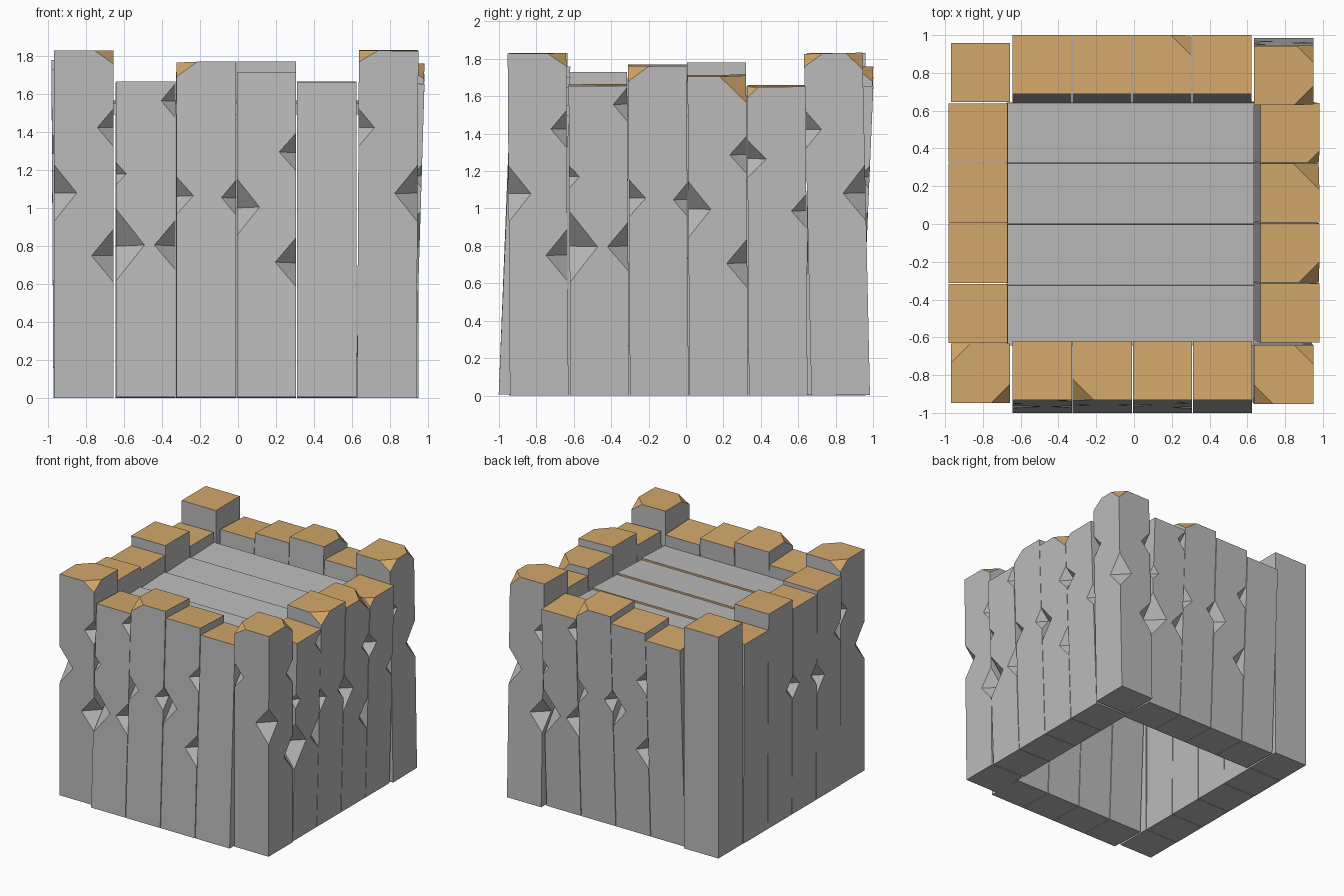
import bpy, bmesh, math
from mathutils import Vector, Matrix

cube = bpy.data.objects.get("Cube")
if cube:
    bpy.data.objects.remove(cube)


def material(name, colour):
    m = bpy.data.materials.new(name)
    m.use_nodes = True
    m.diffuse_color = (*colour, 1)
    m.node_tree.nodes["Principled BSDF"].inputs["Base Color"].default_value = (*colour, 1)
    return m


BARK = material("grey_wood", (0.50, 0.50, 0.50))
CUT = material("cut_wood", (0.65, 0.39, 0.145))
CORNERS = [Vector(c) for c in ((-1, -1), (1, -1), (1, 1), (-1, 1))]


def finish(name, bm):
    bmesh.ops.recalc_face_normals(bm, faces=bm.faces)
    mesh = bpy.data.meshes.new(name)
    bm.to_mesh(mesh)
    bm.free()
    mesh.materials.append(BARK)
    mesh.materials.append(CUT)
    bpy.context.collection.objects.link(bpy.data.objects.new(name, mesh))


def post(name, top, height, lean=(0, 0), notches=(), chips=(), turn=0, width=0.313):
    """Square post with notched edges (corner, z, half height, reach)
    and chipped top corners (corner, reach, depth)."""
    bm = bmesh.new()
    half = width / 2
    lean = Vector(lean)
    spin = Matrix.Rotation(turn * math.pi / 2, 2)
    chip_at = {c: (reach, depth) for c, reach, depth in chips}

    def vert(xy, z):
        p = spin @ xy
        at = Vector(top) + p + lean * (z / height - 1)
        return bm.verts.new((at.x, at.y, max(0, z - lean.dot(p) / height)))

    def face(verts, mat=0):
        bm.faces.new(verts).material_index = mat

    # Each corner has one outline for the side before it and one for the side after
    before, after, cap, base = [], [], [], []
    for i, c in enumerate(CORNERS):
        edge = c * half
        back = (CORNERS[i - 1] - c) / 2
        ahead = (CORNERS[(i + 1) % 4] - c) / 2
        foot = vert(edge, 0)
        base.append(foot)
        left, right = [foot], [foot]
        for _, z, h, r in sorted(n for n in notches if n[0] == i):
            low, high = vert(edge, z - h), vert(edge, z + h)
            p, q = vert(edge + back * r, z), vert(edge + ahead * r, z)
            left += [low, p, high]
            right += [low, q, high]
            face((low, p, q))
            face((high, q, p))
        if i in chip_at:
            r, depth = chip_at[i]
            low = vert(edge, height - depth)
            p, q = vert(edge + back * r, height), vert(edge + ahead * r, height)
            left += [low, p]
            right += [low, q]
            cap += [p, q]
            face((low, p, q), 1)
        else:
            tip = vert(edge, height)
            left.append(tip)
            right.append(tip)
            cap.append(tip)
        before.append(left)
        after.append(right)
    for i in range(4):
        face(after[i] + before[(i + 1) % 4][::-1])
    face(cap, 1)
    face(base[::-1])
    finish(name, bm)


# Notch pattern along a wall, repeated around the box
PATTERN = [
    [(0, 1.175, .06, .055), (0, .80, .19, .15), (1, 1.56, .09, .075), (1, .80, .13, .11)],
    [(0, 1.06, .10, .09), (1, 1.05, .09, .075)],
    [(0, 1.00, .15, .12), (1, 1.29, .10, .09), (1, .71, .13, .11)],
    [],
]
SIDE_END = [(0, 1.27, .10, .10), (1, .99, .09, .08)]
SPARSE = [[], [(1, 1.05, .09, .08)], PATTERN[1], [(0, 1.0, .12, .1), (1, 1.29, .1, .09)]]
TALL = [1.66, 1.765, 1.71, 1.655]
BUMP = {1: [(0, .11, .08)]}
WALLS = [
    ("front", -.775, .15, (0, .07), TALL, PATTERN, BUMP),
    ("right", -.825, .165, (.05, -.01), TALL, PATTERN[:3] + [SIDE_END],
     {**BUMP, 2: [(1, .14, .14)], 3: [(0, .06, .06)]}),
    ("back", -.845, .17, (0, .07), TALL, PATTERN, BUMP),
    ("left", -.825, .155, (-.01, 0), [1.65, 1.78, 1.70, 1.73], SPARSE, {}),
]
for k, (side, out, shift, lean, heights, notches, chips) in enumerate(WALLS):
    turn = Matrix.Rotation(k * math.pi / 2, 2)
    for i in range(4):
        x = (i - 1) * .318 - .318 + shift
        # Keep the wall offsets measured from its own centre
        top = turn @ Vector((x, out))
        post(f"{side}_post_{i + 1}", top, heights[i], lean, notches[i],
             chips.get(i, ()), k)

# Corner posts
OUTER, INNER, DEEP = (1.08, .15, .12), (1.425, .10, .085), (.75, .14, .115)
post("front_left_corner_post", (-.812, -.79), 1.83, (0, 0),
     [(0, *OUTER), (1, *INNER), (1, *DEEP), (3, *INNER)], [(1, .1, .07), (3, .1, .07)])
post("front_right_corner_post", (.793, -.797), 1.83, (.01, -.012),
     [(0, *INNER), (1, *OUTER), (2, *INNER), (2, *DEEP)], [(0, .1, .06), (2, .1, .07)])
post("back_right_corner_post", (.793, .787), 1.83, (0, -.04),
     [(1, *INNER), (2, *OUTER), (3, *INNER), (3, *DEEP)], [(1, .1, .07), (2, .09, .09)])
post("back_left_corner_post", (-.812, .803), 1.83)

# Deck boards, each tipped a little so its back edge shows cut wood
for i in range(4):
    bm = bmesh.new()
    bmesh.ops.create_cube(bm, size=1, matrix=Matrix.Translation((-.02, (i - 1.5) * .322, 1.53))
                          @ Matrix.Rotation(.04, 4, 'X') @ Matrix.Diagonal((1.31, .32, .06, 1)))
    for f in bm.faces:
        f.normal_update()
        f.material_index = int(f.normal.y > .5)
    finish(f"deck_board_{i + 1}", bm)
